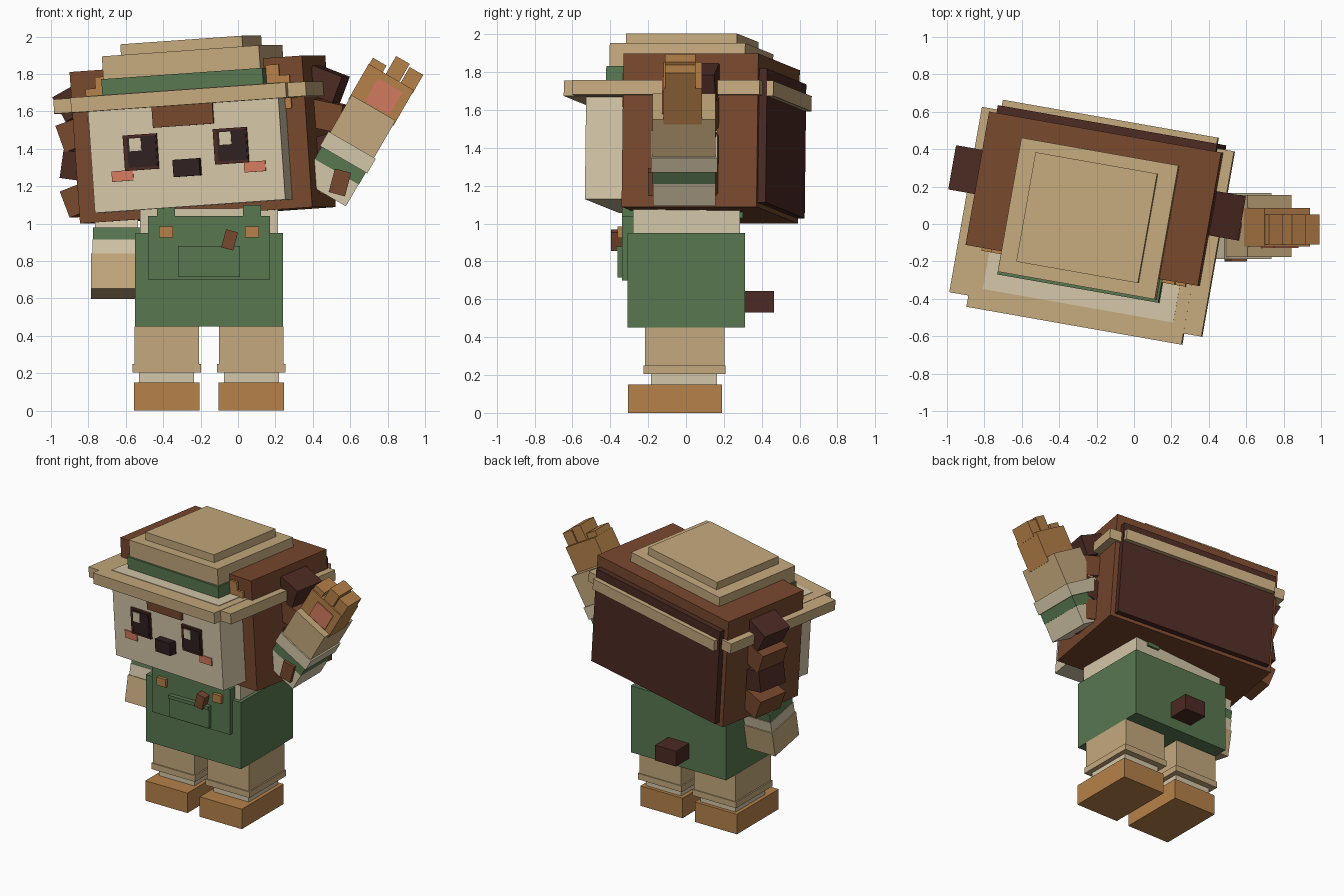
import bpy, bmesh
from math import radians
from mathutils import Matrix, Vector

if "Cube" in bpy.data.objects:
    bpy.data.objects.remove(bpy.data.objects["Cube"], do_unlink=True)


def linear(c):
    c /= 255
    return c / 12.92 if c <= 0.04045 else ((c + 0.055) / 1.055) ** 2.4


def material(name, *rgb):
    m = bpy.data.materials.new(name)
    m.use_nodes = True
    col = [linear(c) for c in rgb] + [1]
    m.diffuse_color = col
    m.node_tree.nodes["Principled BSDF"].inputs["Base Color"].default_value = col
    return m


CREAM = material("cream", 212, 198, 168)
TAN = material("tan", 197, 169, 125)
ORANGE = material("orange", 182, 129, 73)
GREEN = material("green", 88, 119, 80)
BROWN = material("brown", 120, 72, 46)
DARK = material("dark_brown", 76, 42, 35)
BLACK = material("near_black", 48, 32, 34)
PINK = material("coral", 212, 122, 94)


def box(name, mat, x, y, z, frame=Matrix()):
    """Box spanning the x, y and z ranges inside a frame."""
    lo, hi = Vector((x[0], y[0], z[0])), Vector((x[1], y[1], z[1]))
    bm = bmesh.new()
    bmesh.ops.create_cube(bm, size=1, matrix=Matrix.Translation((lo + hi) / 2)
                          @ Matrix.Diagonal((*(hi - lo), 1)))
    mesh = bpy.data.meshes.new(name)
    bm.to_mesh(mesh)
    bm.free()
    mesh.materials.append(mat)
    ob = bpy.data.objects.new(name, mesh)
    bpy.context.collection.objects.link(ob)
    ob.matrix_world = frame
    return ob


def mid(c, half):
    return c - half, c + half


def turn(angle, axis):
    return Matrix.Rotation(radians(angle), 4, axis)


SIDES = (("right", -1), ("left", 1))
body = Matrix.Translation((-0.155, 0, 0))

# Legs and shoes
for side, s in SIDES:
    c = s * 0.226
    box(side + "_shoe", ORANGE, mid(c, 0.175), (-0.306, 0.19), (0, 0.15), body)
    box(side + "_sock", CREAM, mid(c, 0.147), (-0.185, 0.165), (0.15, 0.21), body)
    box(side + "_cuff", TAN, mid(c, 0.182), (-0.225, 0.21), (0.205, 0.25), body)
    box(side + "_leg", TAN, mid(c, 0.172), (-0.217, 0.203), (0.25, 0.45), body)

# Torso, dungarees and tail
box("trousers", GREEN, mid(0, 0.396), (-0.308, 0.311), (0.45, 0.95), body)
box("shirt", CREAM, mid(0, 0.37), (-0.28, 0.285), (0.95, 1.08), body)
box("bib", GREEN, mid(0, 0.325), (-0.338, -0.27), (0.70, 1.04), body)
box("pocket", GREEN, mid(0, 0.166), (-0.362, -0.33), (0.715, 0.88), body)
box("pocket_flap", GREEN, mid(0, 0.166), (-0.37, -0.33), (0.855, 0.88), body)
for side, s in SIDES:
    box(side + "_strap", GREEN, mid(s * 0.23, 0.048), (-0.338, 0.3), (1.03, 1.1), body)
    box(side + "_button", ORANGE, mid(s * 0.23, 0.037), (-0.362, -0.33), (0.925, 0.985), body)
box("pocket_stick", BROWN, mid(0, 0.033), (-0.395, -0.335), mid(0, 0.05),
    Matrix.Translation((-0.045, 0, 0.913)) @ turn(15, 'Y'))
box("tail", DARK, mid(0, 0.087), (0.3, 0.465), (0.53, 0.645), body)

# Lowered right arm
arm = Matrix.Translation((-0.65, -0.08, 0.625)) @ turn(-11, 'X')
for name, mat, half, z in (("mitt", TAN, 0.135, (0, 0.19)),
                           ("cuff", CREAM, 0.128, (0.19, 0.27)),
                           ("stripe", GREEN, 0.125, (0.27, 0.335)),
                           ("sleeve", CREAM, 0.115, (0.335, 0.46))):
    box("right_arm_" + name, mat, mid(0, half), mid(0, half + 0.01), z, arm)

# Raised left arm with open paw
arm = Matrix.Translation((0.61, -0.01, 1.42)) @ turn(30, 'Y')
for name, mat, half, z in (("forearm", TAN, 0.136, (0, 0.23)),
                           ("cuff", CREAM, 0.146, (-0.09, 0)),
                           ("stripe", GREEN, 0.137, (-0.165, -0.09)),
                           ("sleeve", CREAM, 0.135, (-0.3, -0.165))):
    box("left_arm_" + name, mat, mid(0, half), mid(0, half + 0.03), z, arm)
box("left_paw", ORANGE, mid(0, 0.14), (-0.11, 0.095), (0.2, 0.42), arm)
box("palm_pad", PINK, mid(0.017, 0.075), (-0.118, -0.105), mid(0.308, 0.07), arm)
for i, (x, top) in enumerate(((-0.095, 0.46), (0.008, 0.53), (0.1, 0.515))):
    box(f"finger_{i + 1}", ORANGE, mid(x, 0.042), (-0.1, 0.06), (0.4, top), arm)
box("sleeve_tuft", BROWN, mid(0, 0.045), (-0.2, -0.03), mid(0, 0.065),
    Matrix.Translation((0.545, 0, 1.22)) @ turn(15, 'Y'))

# Head: turned and tilted as one group
head = Matrix.Translation((-0.175, 0, 1.0)) @ turn(-10, 'Z') @ turn(-4, 'Y')
box("fur_hood", BROWN, mid(-0.005, 0.632), (-0.236, 0.488), (0.045, 0.857), head)
box("fur_back", DARK, mid(-0.005, 0.597), (0.48, 0.53), (0.07, 0.78), head)
box("face", CREAM, mid(0.004, 0.518), (-0.452, -0.2), (0.093, 0.72), head)
box("forehead_patch", BROWN, mid(0, 0.165), (-0.472, -0.44), (0.525, 0.64), head)
box("nose", BLACK, mid(0.007, 0.072), (-0.51, -0.44), mid(0.3, 0.046), head)
for side, s in SIDES:
    c = 0.004 + s * 0.245
    box(side + "_eye_rim", DARK, mid(c, 0.092), (-0.468, -0.44), mid(0.4, 0.095), head)
    box(side + "_eye", BLACK, mid(c + 0.008, 0.078), (-0.475, -0.46), mid(0.402, 0.082), head)
    box(side + "_eye_glint", CREAM, mid(c - 0.025, 0.032), (-0.481, -0.47), mid(0.442, 0.034), head)
    box(side + "_cheek", PINK, mid(0.01 + s * 0.36, 0.058), (-0.46, -0.44), mid(0.28, 0.028), head)
    # Stepped inner fur beside the hat
    for i, (x, z) in enumerate((((0.43, 0.5), (0.7, 0.82)), ((0.5, 0.555), (0.58, 0.76)))):
        box(f"{side}_inner_fur_{i + 1}", ORANGE, sorted(s * v for v in x),
            (-0.252, -0.22), z, head)
    # Side tufts alternate in colour
    for i, (z, droop) in enumerate(((0.70, 25), (0.53, 16), (0.355, -12), (0.18, 17))):
        f = head @ Matrix.Translation((s * 0.68, 0.16, z)) @ turn(s * droop, 'Y')
        box(f"{side}_tuft_{i + 1}", BROWN if i % 2 else DARK,
            mid(0, 0.085), mid(0, 0.12), mid(0, 0.075), f)

# Hat
box("brim_sides", TAN, mid(-0.003, 0.686), mid(0.003, 0.503), (0.637, 0.714), head)
box("brim_front_back", TAN, mid(0, 0.585), mid(0.001, 0.562), (0.635, 0.716), head)
box("hat_band", GREEN, mid(-0.008, 0.438), (-0.362, 0.39), (0.70, 0.805), head)
box("hat_crown", TAN, mid(-0.01, 0.427), (-0.347, 0.38), (0.805, 0.927), head)
box("hat_top", TAN, mid(-0.014, 0.331), (-0.277, 0.317), (0.927, 0.985), head)
